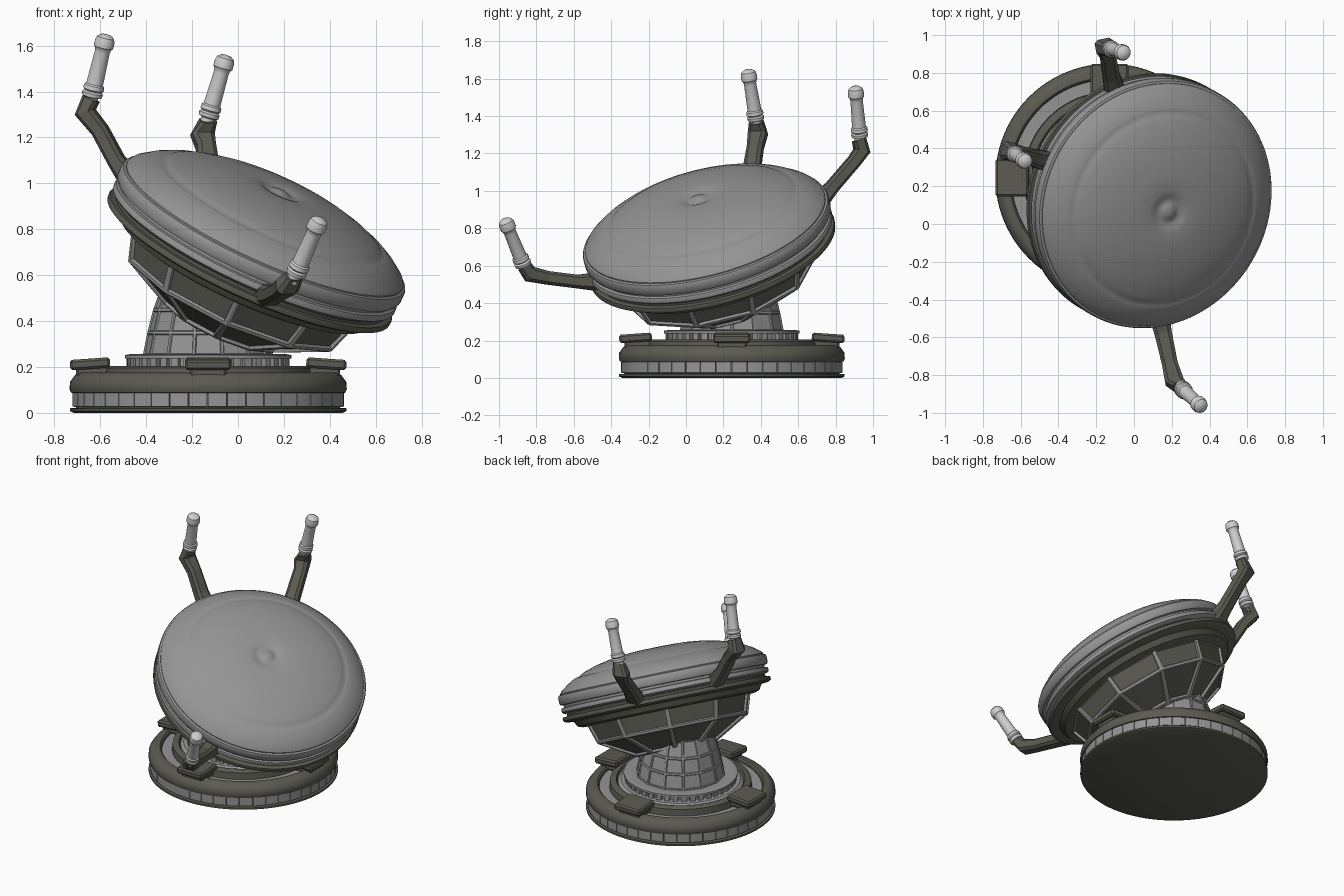
import bpy, bmesh, math
from mathutils import Vector, Matrix

if "Cube" in bpy.data.objects:
    bpy.data.objects.remove(bpy.data.objects["Cube"])


def mat(name, c):
    m = bpy.data.materials.new(name)
    m.diffuse_color = (*c, 1)
    m.use_nodes = True
    m.node_tree.nodes["Principled BSDF"].inputs["Base Color"].default_value = m.diffuse_color
    return m


OLIVE = mat("dark olive", (0.105, 0.105, 0.085))
GREY = mat("mid grey", (0.30, 0.30, 0.30))
PALE = mat("pale grey", (0.62, 0.62, 0.62))

BASE = Matrix.Translation((-0.13, 0.245, 0))
AXIS = Vector((0.4066, -0.2347, 0.883)).normalized()
DISH = (Matrix.Translation((-0.13, 0.245, 0.28))
        @ Vector((0, 0, 1)).rotation_difference(AXIS).to_matrix().to_4x4())


def finish(bm, name, mats, m=Matrix(), smooth=35):
    bmesh.ops.remove_doubles(bm, verts=bm.verts, dist=0.0002)
    bmesh.ops.recalc_face_normals(bm, faces=bm.faces)
    me = bpy.data.meshes.new(name)
    bm.to_mesh(me)
    bm.free()
    ob = bpy.data.objects.new(name, me)
    bpy.context.collection.objects.link(ob)
    for x in mats:
        me.materials.append(x)
    ob.matrix_world = m
    if smooth:
        bpy.ops.object.select_all(action='DESELECT')
        ob.select_set(True)
        bpy.context.view_layer.objects.active = ob
        bpy.ops.object.shade_smooth_by_angle(angle=math.radians(smooth))
    return ob


def revolve(bm, prof, n, off=0.0):
    rows = []
    for r, z in prof:
        if r == 0:
            rows.append([bm.verts.new((0, 0, z))] * n)
        else:
            rows.append([bm.verts.new((r * math.cos(off + math.tau * i / n),
                                       r * math.sin(off + math.tau * i / n), z)) for i in range(n)])
    faces = []
    for a, b in zip(rows, rows[1:]):
        for i in range(n):
            j = (i + 1) % n
            vs = list(dict.fromkeys((a[i], a[j], b[j], b[i])))
            if len(vs) > 2:
                faces.append(bm.faces.new(vs))
    return faces


def lathe(name, prof, m, material, n=96):
    bm = bmesh.new()
    revolve(bm, prof, n)
    return finish(bm, name, [material], m)


def segments(name, n, r0, r1, z0, z1, fill, m, material):
    # ring of separate curved plates
    bm = bmesh.new()
    for i in range(n):
        secs = []
        for k in range(4):
            a = math.tau * (i + fill * k / 3) / n
            secs.append([bm.verts.new((r * math.cos(a), r * math.sin(a), z))
                         for r, z in ((r0, z0), (r1, z0 + .004), (r1, z1 - .004), (r0, z1))])
        for a, b in zip(secs, secs[1:]):
            for k in range(4):
                bm.faces.new((a[k], a[(k + 1) % 4], b[(k + 1) % 4], b[k]))
        bm.faces.new(secs[0])
        bm.faces.new(secs[-1])
    return finish(bm, name, [material], m, 30)


def panelled(name, prof, n, off, inset, depth, mats, m):
    # faceted shell: every face becomes a frame with a recessed panel
    bm = bmesh.new()
    faces = revolve(bm, prof, n, off)
    bmesh.ops.recalc_face_normals(bm, faces=bm.faces)
    for f in faces:
        f.normal_update()
        if f.normal.dot(Vector((*f.calc_center_median().xy, 0))) < 0:
            f.normal_flip()
    bmesh.ops.inset_individual(bm, faces=faces, thickness=inset, depth=0)
    bmesh.ops.inset_individual(bm, faces=faces, thickness=0.006, depth=-depth)
    for f in faces:
        f.material_index = 1
    return finish(bm, name, mats, m, 0)


# Base
lathe("base_plate", [(0, 0), (.585, 0), (.603, .008), (.603, .02), (.575, .022),
                     (.575, .095), (0, .095)], BASE, OLIVE)
segments("base_side_panels", 44, .57, .592, .024, .09, .95, BASE, GREY)
lathe("base_ring", [(.57, .085), (.598, .088), (.604, .105), (.602, .135), (.58, .165),
                    (.56, .175), (.53, .175), (.52, .165), (.515, .12)], BASE, OLIVE)
lathe("base_floor", [(.54, .15), (.44, .15), (.43, .12)], BASE, GREY)
lathe("base_collar", [(.455, .14), (.45, .195), (.435, .205), (.41, .205), (.40, .18), (0, .18)],
      BASE, OLIVE)
lathe("gear_core", [(.40, .19), (.38, .205), (.33, .205), (.33, .24)], BASE, GREY)
segments("gear_teeth", 40, .325, .355, .2, .242, .6, BASE, GREY)
lathe("gear_lip", [(.33, .238), (.363, .238), (.363, .252), (.34, .256), (.30, .25), (.0, .25)],
      BASE, GREY)

# Four clamp blocks on the base ring
for i in range(4):
    for nm, size, loc, tilt in (("clamp_block", (.175, .2, .045), (.515, 0, .214), .07),
                                ("clamp_bracket", (.15, .16, .05), (.5, 0, .18), 0)):
        bm = bmesh.new()
        bmesh.ops.create_cube(bm, size=1, matrix=Matrix.Diagonal((*size, 1)))
        bmesh.ops.bevel(bm, geom=bm.edges[:], offset=.01, segments=1, affect='EDGES')
        finish(bm, nm, [OLIVE], BASE @ Matrix.Rotation(i * math.pi / 2, 4, 'Z')
               @ Matrix.Translation(loc) @ Matrix.Rotation(tilt, 4, 'Y'), 0)

# Neck and faceted bowl
panelled("neck", [(.285, .25), (.265, .35), (.24, .45), (.20, .56)], 14, 0, .008, .006,
         [GREY, GREY], BASE)
R18 = math.radians(18)
panelled("bowl", [(.27, .12), (.51, .25), (.555, .385)], 10, R18, .02, .014, [GREY, OLIVE], DISH)
lathe("bowl_bottom", [(0, .125), (.255, .125)], DISH, OLIVE, 10)

# Dish
lathe("dish_top", [(0, .782), (.02, .782), (.035, .776), (.05, .768), (.07, .768), (.09, .776),
                   (.12, .781), (.2, .777), (.3, .765), (.4, .744), (.48, .718), (.505, .706),
                   (.52, .695), (.535, .693), (.55, .689), (.6, .661), (.65, .624), (.66, .61),
                   (.66, .604), (.672, .6), (.677, .59), (.677, .55), (.67, .538), (.652, .536),
                   (.652, .522), (.668, .518), (.672, .51), (.672, .492), (.66, .482), (.64, .48)],
      DISH, GREY, 128)
lathe("dish_flange", [(.63, .485), (.645, .474), (.645, .462), (.672, .46), (.676, .45), (.674, .435),
                      (.655, .425), (.61, .42), (.59, .385), (.56, .375), (0, .375)],
      DISH, OLIVE, 128)


def arm(name, pts, sizes):
    # squarish tapered sweep with chamfered edges
    pts = [Vector(p) for p in pts]
    out = (pts[2] - pts[0])
    side = Vector((-out.y, out.x, 0)).normalized()
    bm = bmesh.new()
    rings = []
    for i, p in enumerate(pts):
        t = (pts[min(i + 1, len(pts) - 1)] - pts[max(i - 1, 0)]).normalized()
        up = t.cross(side).normalized()
        w, h = sizes[i]
        rings.append([bm.verts.new(p + side * a * w + up * b * h) for a, b in
                      ((1, .6), (.6, 1), (-.6, 1), (-1, .6), (-1, -.6), (-.6, -1), (.6, -1), (1, -.6))])
    for a, b in zip(rings, rings[1:]):
        for k in range(8):
            bm.faces.new((a[k], a[(k + 1) % 8], b[(k + 1) % 8], b[k]))
    bm.faces.new(rings[0])
    bm.faces.new(rings[-1])
    finish(bm, name, [OLIVE], Matrix(), 0)


# Antenna rod, length along z
ROD = [(0, -.03), (.03, -.03), (.03, 0), (.044, .005), (.046, .02), (.038, .027), (.046, .034),
       (.044, .05), (.037, .056), (.033, .19), (.036, .205), (.043, .212), (.043, .235),
       (.038, .252), (.022, .263), (0, .266)]
SIZES = [(.055, .05), (.046, .036), (.042, .036), (.05, .042), (.036, .036)]

# Three arms: path points, then rod base and tip
ARMS = {
    "back": ([(-.10, .70, .93), (-.12, .78, 1.02), (-.14, .90, 1.16), (-.155, .94, 1.215),
              (-.13, .925, 1.275)], (-.13, .93, 1.285), (-.05, .905, 1.56)),
    "left": ([(-.45, .33, .99), (-.53, .35, 1.1), (-.60, .37, 1.23), (-.665, .385, 1.31),
              (-.64, .375, 1.37)], (-.638, .375, 1.375), (-.573, .33, 1.65)),
    "front": ([(.13, -.47, .515), (.155, -.58, .515), (.19, -.74, .535), (.215, -.835, .555),
               (.245, -.865, .6)], (.25, -.868, .6), (.36, -.97, .85)),
}
for nm, (path, a, b) in ARMS.items():
    arm(nm + "_arm", path, SIZES)
    a, b = Vector(a), Vector(b)
    d = b - a
    rot = Vector((0, 0, 1)).rotation_difference(d).to_matrix().to_4x4()
    lathe(nm + "_rod", ROD, Matrix.Translation(a) @ rot @ Matrix.Diagonal((1, 1, d.length / .266, 1)),
          PALE, 24)
